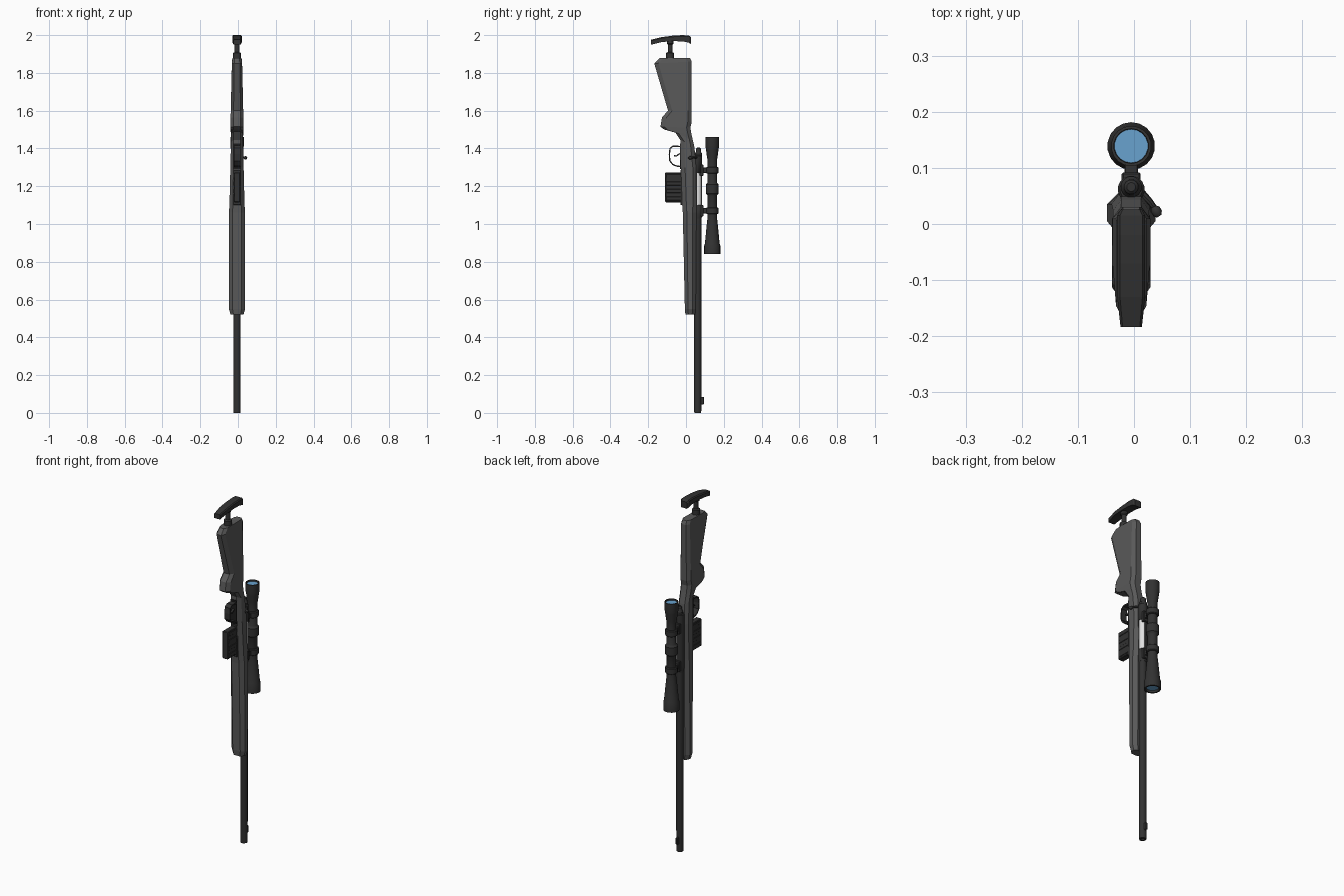
import bpy, bmesh, math
from mathutils import Vector

cube = bpy.data.objects.get("Cube")
if cube:
    bpy.data.objects.remove(cube, do_unlink=True)

AXIS = -0.005      # sideways centre of the rifle
BORE = 0.062       # depth of the barrel axis
SIGHT = 0.139      # depth of the scope axis


def material(name, r, g, b):
    m = bpy.data.materials.new(name)
    m.use_nodes = True
    m.diffuse_color = (r, g, b, 1)
    m.node_tree.nodes["Principled BSDF"].inputs["Base Color"].default_value = (r, g, b, 1)
    return m


stock_grey = material("stock_grey", 0.1, 0.1, 0.1)
gunmetal = material("gunmetal", 0.032, 0.032, 0.032)
black = material("black", 0.012, 0.012, 0.012)
steel = material("bright_steel", 0.75, 0.75, 0.75)
glass = material("lens_blue", 0.14, 0.36, 0.62)


def finish(name, bm, mats, smooth=None):
    bmesh.ops.recalc_face_normals(bm, faces=bm.faces)
    mesh = bpy.data.meshes.new(name)
    bm.to_mesh(mesh)
    bm.free()
    for m in mats:
        mesh.materials.append(m)
    ob = bpy.data.objects.new(name, mesh)
    bpy.context.collection.objects.link(ob)
    if smooth:
        bpy.ops.object.select_all(action='DESELECT')
        ob.select_set(True)
        bpy.context.view_layer.objects.active = ob
        bpy.ops.object.shade_smooth_by_angle(angle=math.radians(smooth))
    return ob


def loft(rings, cap_index=0):
    """Skin a list of equal rings of points and cap both ends."""
    bm = bmesh.new()
    rows = [[bm.verts.new(p) for p in ring] for ring in rings]
    for a, b in zip(rows, rows[1:]):
        for i in range(len(a)):
            j = (i + 1) % len(a)
            bm.faces.new((a[i], a[j], b[j], b[i]))
    for row in (rows[0], rows[-1]):
        bm.faces.new(row).material_index = cap_index
    return bm


def lathe(name, profile, y, mats, sides=16, cap_index=0, x=AXIS):
    """Turn (radius, z) pairs about a vertical axis."""
    rings = []
    for r, z in profile:
        angles = [math.tau * (i + 0.5) / sides for i in range(sides)]
        rings.append([(x + r * math.cos(a), y + r * math.sin(a), z) for a in angles])
    return finish(name, loft(rings, cap_index), mats, 35)


def rod(name, points, mat, sides=8):
    """Round bar through (point, radius) pairs."""
    way = (Vector(points[-1][0]) - Vector(points[0][0])).normalized()
    turn = way.to_track_quat('Z', 'Y')
    rings = [[Vector(p) + turn @ Vector((r * math.cos(math.tau * i / sides),
                                         r * math.sin(math.tau * i / sides), 0))
              for i in range(sides)] for p, r in points]
    return finish(name, loft(rings), [mat], 40)


def box(name, half_x, y0, y1, z0, z1, mat, bevel=0.0):
    bm = bmesh.new()
    bmesh.ops.create_cube(bm, size=1)
    for v in bm.verts:
        v.co = (AXIS + v.co.x * 2 * half_x, y0 + (v.co.y + 0.5) * (y1 - y0),
                z0 + (v.co.z + 0.5) * (z1 - z0))
    if bevel:
        bmesh.ops.bevel(bm, geom=bm.edges[:], offset=bevel, segments=1, affect='EDGES')
    return finish(name, bm, [mat])


def ribbon(name, path, half_x, thick, mat):
    """Flat strip following (y, z) points."""
    pts = [Vector(p) for p in path]
    rings = []
    for i, p in enumerate(pts):
        d = (pts[min(i + 1, len(pts) - 1)] - pts[max(i - 1, 0)]).normalized()
        n = Vector((-d.y, d.x)) * thick / 2
        rings.append([(AXIS + s * half_x, p.x + k * n.x, p.y + k * n.y)
                      for s, k in ((-1, -1), (1, -1), (1, 1), (-1, 1))])
    return finish(name, loft(rings), [mat])


# Stock: chamfered sections as front y, front z, back y, back z, half width
sections = [
    (-0.14, 1.878, 0.02, 1.88, 0.024), (-0.168, 1.85, 0.03, 1.86, 0.027),
    (-0.095, 1.60, 0.03, 1.60, 0.033), (-0.127, 1.565, 0.03, 1.54, 0.034),
    (-0.135, 1.515, 0.023, 1.51, 0.034), (-0.115, 1.50, 0.03, 1.47, 0.033),
    (-0.06, 1.49, 0.037, 1.44, 0.032), (-0.03, 1.445, 0.044, 1.41, 0.032),
    (-0.027, 1.30, 0.056, 1.30, 0.035), (-0.02, 1.10, 0.056, 1.10, 0.04),
    (-0.017, 1.06, 0.055, 1.06, 0.043), (-0.006, 0.55, 0.051, 0.55, 0.043),
    (-0.003, 0.52, 0.048, 0.52, 0.034)]
rings = []
for yf, zf, yb, zb, w in sections:
    length = yb - yf
    cf, cb = min(0.022, length * 0.3) / length, 1 - min(0.02, length * 0.3) / length
    outline = [(-0.55, 0), (0.55, 0), (1, cf), (1, cb), (0.55, 1), (-0.55, 1), (-1, cb), (-1, cf)]
    rings.append([(AXIS + s * w, yf + t * length, zf + t * (zb - zf)) for s, t in outline])
finish("stock", loft(rings), [stock_grey])

# Adjustable butt pad on its post
pad = [(-0.184, 1.949, 1.976), (-0.13, 1.963, 1.989), (-0.07, 1.968, 1.997),
       (-0.02, 1.967, 2.0), (0.015, 1.96, 1.998), (0.026, 1.953, 1.99)]
rings = []
for y, lo, hi in pad:
    w = 0.019 if y in (pad[0][0], pad[-1][0]) else 0.025
    rings.append([(AXIS + s * w, y, z) for s, z in ((-1, lo), (1, lo), (1, hi - 0.006),
                  (0.8, hi), (-0.8, hi), (-1, hi - 0.006))])
finish("butt_pad", loft(rings), [gunmetal])
lathe("pad_post", [(0.022, 1.87), (0.022, 1.905), (0.013, 1.91), (0.013, 1.95),
                   (0.018, 1.955), (0.018, 1.972)], -0.084, [gunmetal], 12)

# Barrel with a recessed bore, and front sight
lathe("barrel", [(0.009, 0.02), (0.009, 0.0), (0.0185, 0.0), (0.0195, 0.01), (0.02, 1.06)],
      BORE, [gunmetal, black], 12, 1)
box("front_sight", 0.006, 0.078, 0.094, 0.045, 0.085, gunmetal, 0.002)

# Receiver: tube with an open ejection port on one side
receiver = lathe("receiver", [(0.021, 1.03), (0.024, 1.05), (0.024, 1.10), (0.024, 1.27),
                              (0.024, 1.36), (0.02, 1.365)], BORE, [gunmetal], 16)
bm = bmesh.new()
bm.from_mesh(receiver.data)
port = [f for f in bm.faces if 1.12 < f.calc_center_median().z < 1.25
        and f.normal.x > 0.15 and f.normal.y > -0.1]
bmesh.ops.delete(bm, geom=port, context='FACES')
bm.to_mesh(receiver.data)
bm.free()
shell = receiver.modifiers.new("wall", 'SOLIDIFY')
shell.thickness = 0.003

# Bolt, shroud and handle
lathe("bolt_body", [(0.0195, 1.08), (0.0195, 1.29)], BORE + 0.001, [steel], 16)
lathe("bolt_shroud", [(0.019, 1.35), (0.019, 1.375), (0.015, 1.38), (0.013, 1.40), (0.008, 1.405)],
      BORE + 0.004, [gunmetal], 12)
rod("bolt_handle", [((0.005, 0.064, 1.352), 0.008), ((0.028, 0.04, 1.352), 0.006),
                    ((0.037, 0.028, 1.35), 0.005)], gunmetal)
rod("bolt_knob", [((0.034, 0.031, 1.35), 0.005), ((0.038, 0.026, 1.35), 0.009),
                  ((0.042, 0.019, 1.35), 0.009), ((0.045, 0.014, 1.35), 0.005)], gunmetal)

# Magazine with raised ribs on both sides
box("magazine", 0.017, -0.11, -0.005, 1.115, 1.272, gunmetal, 0.003)
for i, z in enumerate((1.125, 1.165, 1.205, 1.245)):
    box(f"magazine_rib_{i + 1}", 0.0195, -0.106, -0.025, z, z + 0.02, gunmetal, 0.002)
box("magazine_well", 0.02, -0.03, -0.005, 1.10, 1.285, gunmetal, 0.002)

# Trigger guard and trigger
ribbon("trigger_guard", [(-0.022, 1.41), (-0.07, 1.412), (-0.084, 1.40), (-0.088, 1.37),
                         (-0.086, 1.335), (-0.07, 1.315), (-0.05, 1.307), (-0.022, 1.303)],
       0.017, 0.007, gunmetal)
ribbon("trigger", [(-0.02, 1.375), (-0.038, 1.37), (-0.05, 1.36), (-0.064, 1.362)],
       0.006, 0.007, gunmetal)
box("trigger_plate", 0.018, -0.033, -0.02, 1.29, 1.425, black)

# Scope: one turned body with recessed lenses at both ends
lathe("scope", [(0.031, 0.85), (0.034, 0.84), (0.0425, 0.84), (0.0425, 0.885), (0.039, 0.895),
                (0.028, 1.01), (0.025, 1.03), (0.025, 1.15), (0.028, 1.155), (0.034, 1.162),
                (0.034, 1.208), (0.028, 1.215), (0.025, 1.22), (0.025, 1.34), (0.028, 1.355),
                (0.034, 1.40), (0.036, 1.41), (0.036, 1.46), (0.031, 1.46), (0.03, 1.452)],
      SIGHT, [gunmetal, glass], 18, 1)

# Scope mounts: ring, foot and clamp for each
for label, z in (("front", 1.07), ("rear", 1.285)):
    lathe(f"{label}_scope_ring", [(0.029, z - 0.018), (0.033, z - 0.014), (0.033, z + 0.014),
                                  (0.029, z + 0.018)], SIGHT, [gunmetal], 16)
    box(f"{label}_mount_foot", 0.012, 0.075, 0.115, z - 0.014, z + 0.014, gunmetal, 0.002)
    box(f"{label}_mount_base", 0.017, 0.07, 0.092, z - 0.03, z + 0.03, gunmetal, 0.003)
